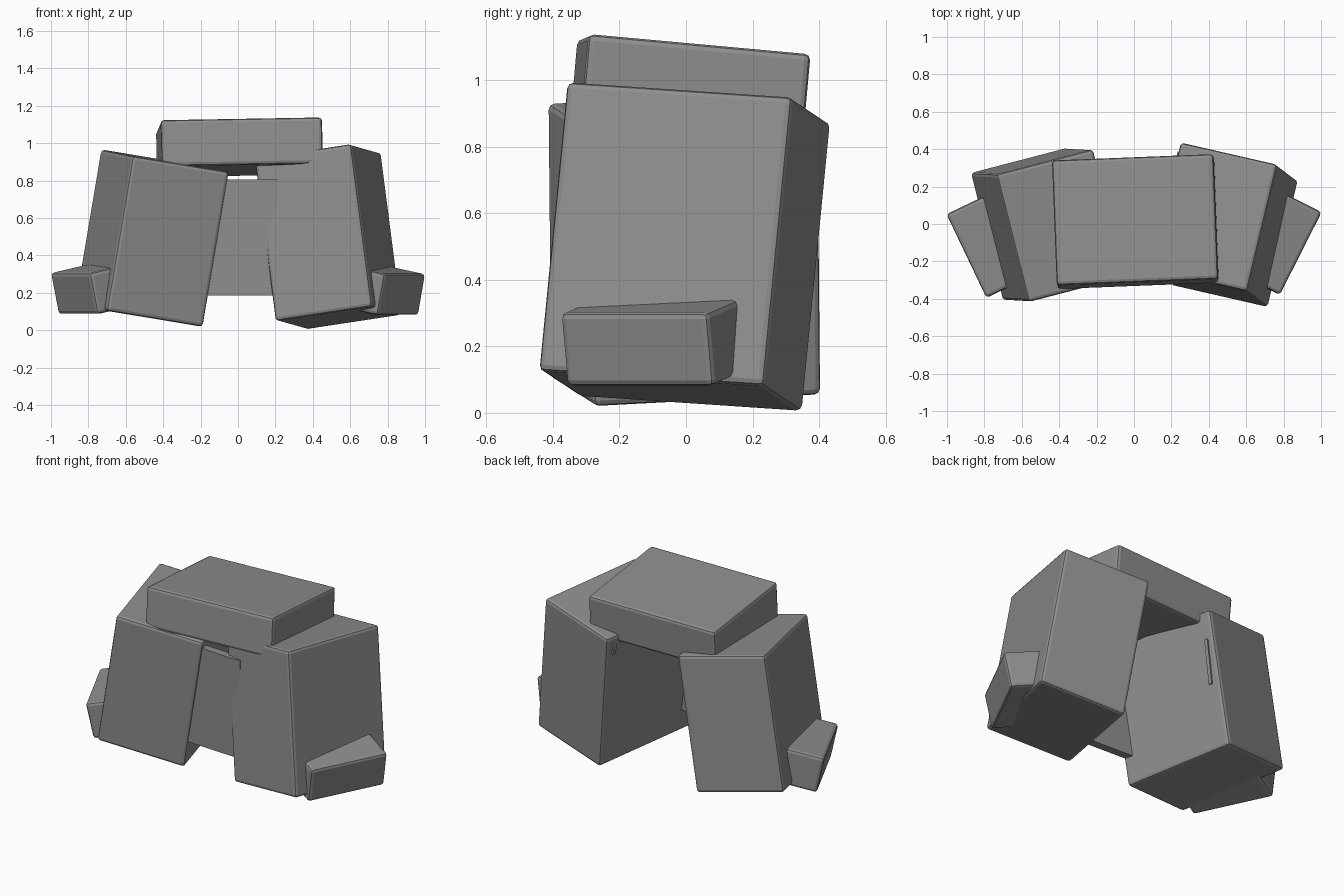
import bpy
from mathutils import Matrix, Vector

if "Cube" in bpy.data.objects:
    bpy.data.objects.remove(bpy.data.objects["Cube"])

stone = bpy.data.materials.new("stone_grey")
stone.diffuse_color = (0.27, 0.27, 0.27, 1.0)
stone.use_nodes = True
stone.node_tree.nodes["Principled BSDF"].inputs["Base Color"].default_value = stone.diffuse_color


def block(name, centre, right, back, up, bevel=0.018, pad=0.008):
    """Bevelled box given its centre and its three edge vectors."""
    r, b, u = Vector(right), Vector(back), Vector(up)
    size = (r.length + pad, b.length + pad, u.length + pad)
    # square up the axes
    y = b.normalized()
    z = (u - y * u.dot(y)).normalized()
    x = y.cross(z)
    rot = Matrix((x, y, z)).transposed().to_4x4()
    bpy.ops.mesh.primitive_cube_add(size=1)
    ob = bpy.context.object
    ob.name = name
    ob.data.transform(Matrix.Diagonal((*size, 1)))
    ob.matrix_world = Matrix.Translation(centre) @ rot
    ob.data.materials.append(stone)
    if bevel:
        mod = ob.modifiers.new("worn_edges", 'BEVEL')
        mod.width = bevel
        mod.segments = 2
    return ob


# Two large leaning stones
block("right_stone", (0.482, -0.004, 0.50),
      (0.51, -0.115, 0.075), (0.16, 0.67, -0.045), (-0.11, 0.09, 0.86))
block("left_stone", (-0.46, -0.005, 0.4925),
      (0.51, 0.13, -0.08), (-0.17, 0.675, 0.035), (0.14, -0.015, 0.82))

# Capstone across the top
block("capstone", (0.008, 0.013, 0.978),
      (0.855, 0.03, 0.015), (-0.025, 0.66, -0.06), (-0.005, 0.022, 0.239))

# Small stones leaning on the outer sides
block("right_foot_stone", (0.777, -0.10, 0.211),
      (0.19, -0.096, -0.04), (0.22, 0.435, 0), (0.037, -0.018, 0.212))
block("left_foot_stone", (-0.778, -0.115, 0.2185),
      (0.19, 0.095, 0.05), (-0.21, 0.44, 0), (-0.043, -0.015, 0.213))

# Thin slab closing the front gap
block("door_slab", (0.015, -0.252, 0.495),
      (0.40, -0.02, 0), (0.0025, 0.05, 0), (0, 0, 0.62), bevel=0, pad=0)

# Small chips showing on the inner faces near the back
block("left_chip", (-0.262, 0.348, 0.575),
      (0.03, 0.008, -0.005), (-0.005, 0.02, 0), (0.045, 0, 0.27), bevel=0, pad=0)
block("right_chip", (0.25, 0.372, 0.79),
      (0.03, -0.007, 0.004), (0.005, 0.02, 0), (-0.008, 0.006, 0.06), bevel=0, pad=0)
